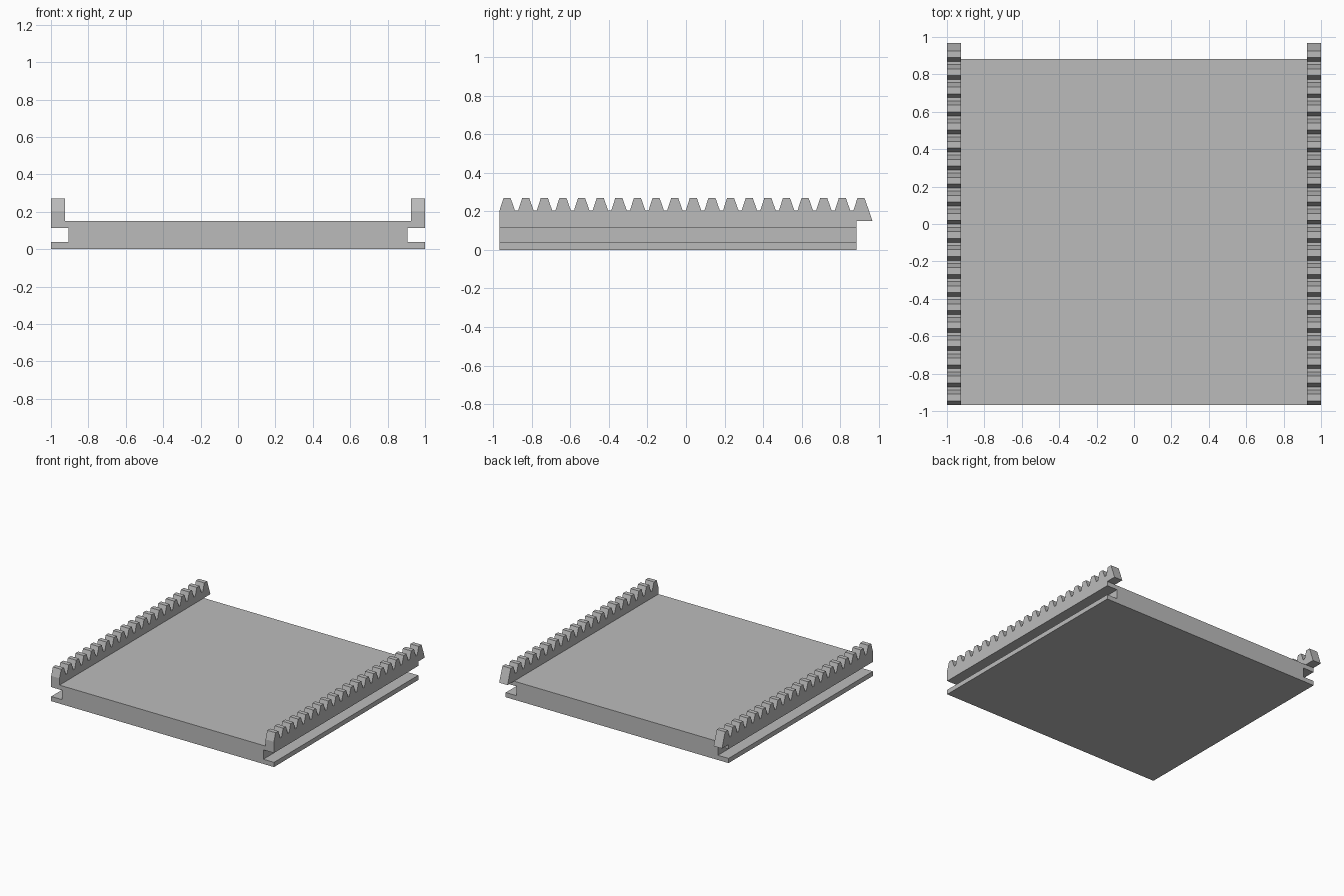
import bpy
import bmesh
from mathutils import Vector

cube = bpy.data.objects.get("Cube")
if cube:
    bpy.data.objects.remove(cube, do_unlink=True)

grey = bpy.data.materials.new("plain grey")
grey.use_nodes = True
colour = (0.5, 0.5, 0.5, 1)
grey.diffuse_color = colour
grey.node_tree.nodes["Principled BSDF"].inputs["Base Color"].default_value = colour


def prism(name, points, depth):
    """Extrude a flat outline along the depth vector into a solid."""
    bm = bmesh.new()
    face = bm.faces.new([bm.verts.new(p) for p in points])
    ext = bmesh.ops.extrude_face_region(bm, geom=[face])
    moved = [v for v in ext["geom"] if isinstance(v, bmesh.types.BMVert)]
    bmesh.ops.translate(bm, verts=moved, vec=Vector(depth))
    bmesh.ops.recalc_face_normals(bm, faces=bm.faces)
    mesh = bpy.data.meshes.new(name)
    bm.to_mesh(mesh)
    bm.free()
    mesh.materials.append(grey)
    obj = bpy.data.objects.new(name, mesh)
    bpy.context.collection.objects.link(obj)
    return obj


FRONT, BACK, TIP = -0.967, 0.883, 0.967
SLOT_TOP, DECK, ROOT, CREST = 0.114, 0.15, 0.205, 0.27
RACK_IN = 0.925

# Tray: slab with a grooved side, mirrored outline
half = [(1, 0), (1, 0.038), (0.905, 0.038), (0.905, SLOT_TOP),
        (RACK_IN, SLOT_TOP), (RACK_IN, DECK)]
outline = half + [(-x, z) for x, z in reversed(half)]
prism("tray", [(x, FRONT, z) for x, z in outline], (0, BACK - FRONT, 0))

# Toothed racks: side outline with a row of tapered teeth
TEETH, PITCH, FIRST = 20, 0.0966, -0.928
rack = [(FRONT, SLOT_TOP), (FRONT, ROOT)]
for i in range(TEETH):
    c = FIRST + i * PITCH
    tooth = [(c - 0.039, ROOT), (c - 0.018, CREST), (c + 0.018, CREST), (c + 0.041, ROOT)]
    rack += tooth[1:] if i == 0 else tooth
rack += [(TIP, DECK), (BACK, DECK), (BACK, SLOT_TOP)]

for name, x in (("left_rack", RACK_IN), ("right_rack", -1)):
    prism(name, [(x, y, z) for y, z in rack], (1 - RACK_IN, 0, 0))
